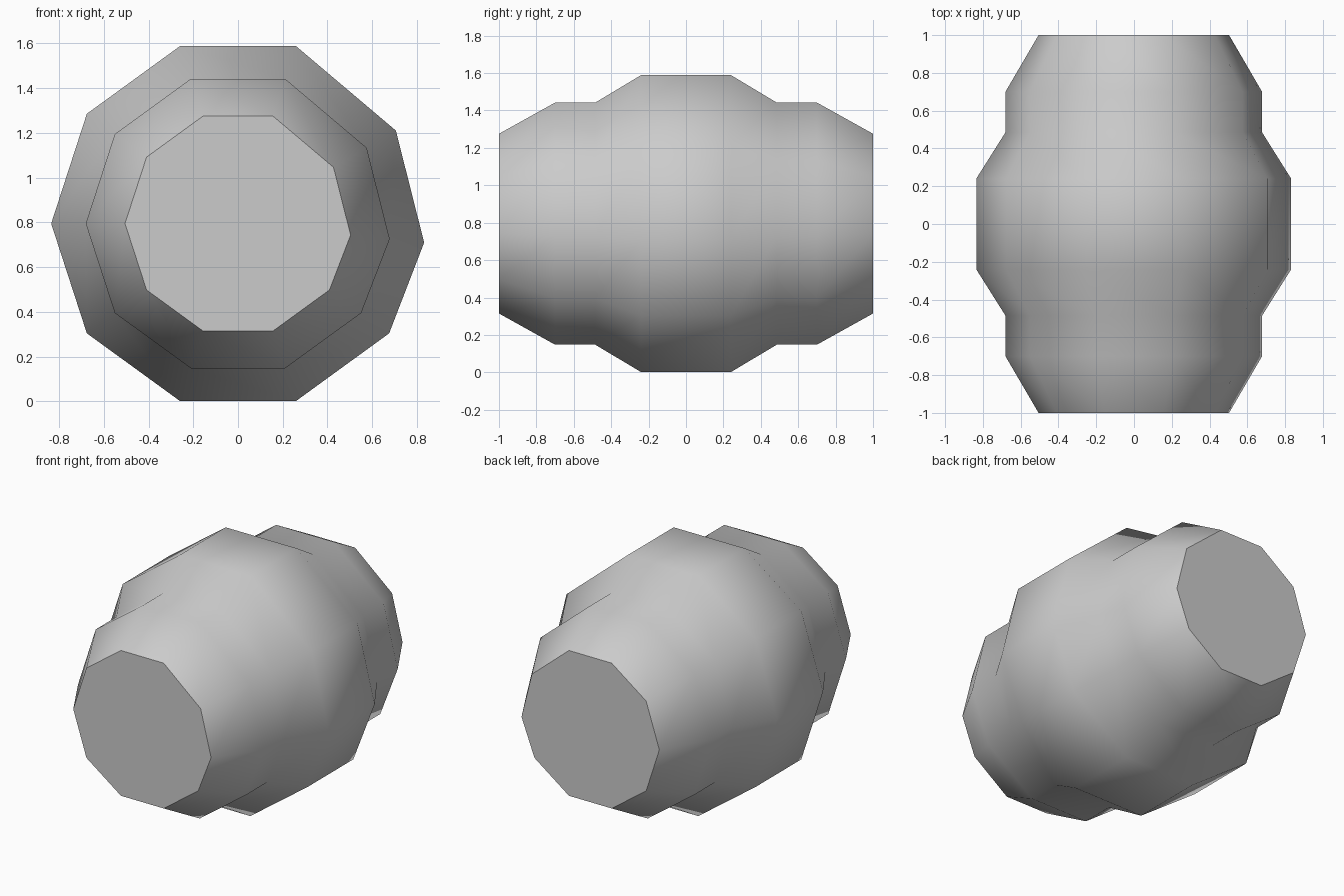
import bpy, bmesh, math

cube = bpy.data.objects.get("Cube")
if cube:
    bpy.data.objects.remove(cube, do_unlink=True)

SIDES = 10
RADIUS = 0.835
CENTRE_Z = 0.795

# Ten-sided cross-section, with two corners on the left pushed down
section = []
for i in range(SIDES):
    a = math.tau * i / SIDES
    section.append([RADIUS * math.cos(a), RADIUS * math.sin(a)])
section[0][0] -= 0.003
section[0][1] -= 0.085
section[1][0] += 0.03
section[1][1] -= 0.075

# Stepped barrel profile along the length: (y, scale), mirrored front to back
half = [(-1.0, 0.605), (-0.7, 0.815), (-0.485, 0.815), (-0.24, 1.0)]
profile = half + [(-y, s) for y, s in reversed(half)]

# Loft the rings and close both ends
bm = bmesh.new()
rings = [[bm.verts.new((x * s, y, CENTRE_Z + z * s)) for x, z in section]
         for y, s in profile]
for a, b in zip(rings, rings[1:]):
    for i in range(SIDES):
        j = (i + 1) % SIDES
        bm.faces.new((a[i], a[j], b[j], b[i]))
bm.faces.new(rings[0])
bm.faces.new(rings[-1])
bmesh.ops.recalc_face_normals(bm, faces=bm.faces[:])
mesh = bpy.data.meshes.new("stepped_barrel")
bm.to_mesh(mesh)
bm.free()

barrel = bpy.data.objects.new("stepped_barrel", mesh)
bpy.context.collection.objects.link(barrel)

# Plain grey surface
grey = bpy.data.materials.new("light_grey")
grey.use_nodes = True
colour = (0.6, 0.6, 0.6, 1.0)
grey.diffuse_color = colour
grey.node_tree.nodes["Principled BSDF"].inputs["Base Color"].default_value = colour
mesh.materials.append(grey)

# Smooth sides, crisp end caps
bpy.ops.object.select_all(action="DESELECT")
barrel.select_set(True)
bpy.context.view_layer.objects.active = barrel
bpy.ops.object.shade_smooth_by_angle(angle=math.radians(50))
